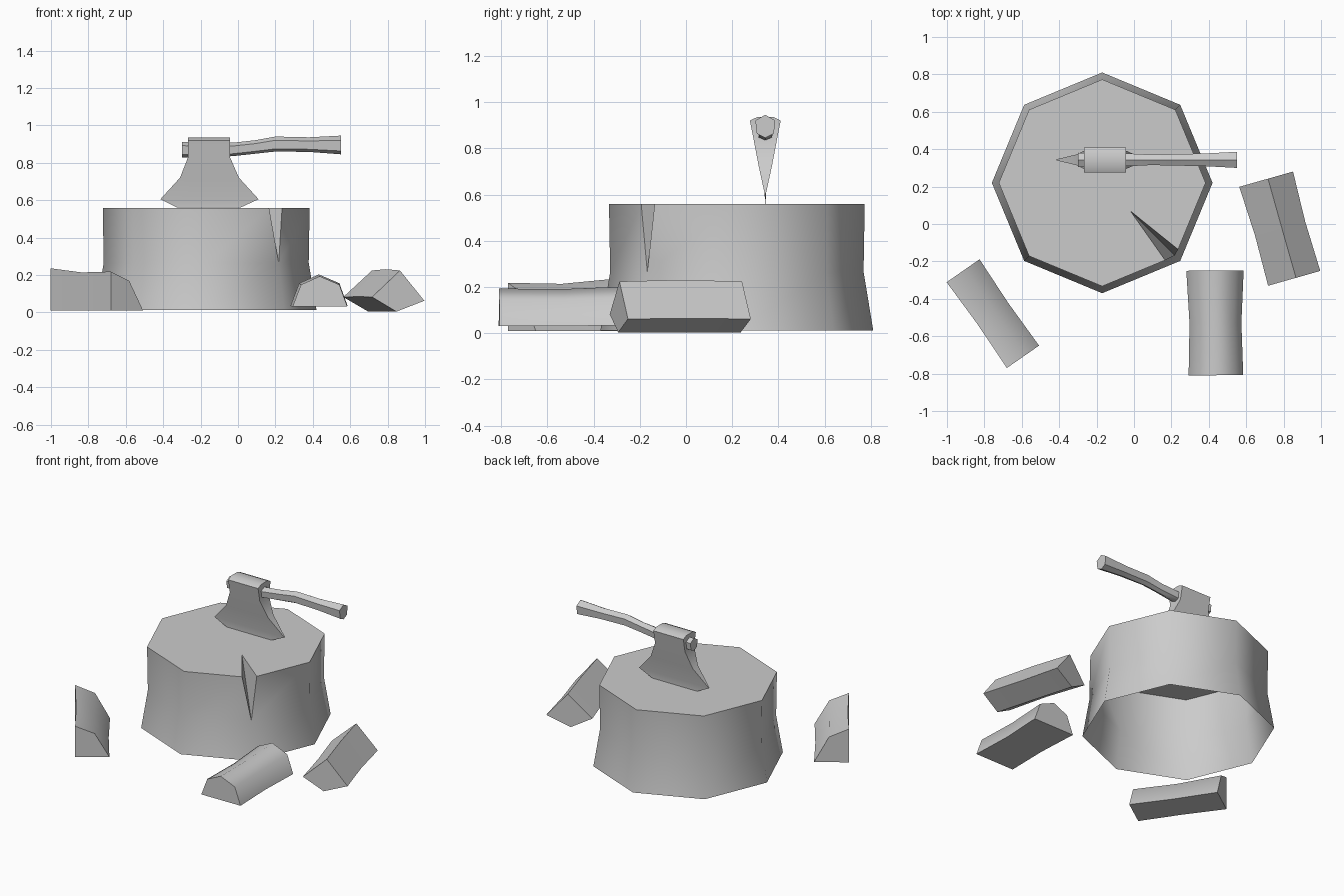
import bpy, bmesh, math
from mathutils import Vector

cube = bpy.data.objects.get("Cube")
if cube:
    bpy.data.objects.remove(cube, do_unlink=True)

GREY = (0.6, 0.6, 0.6, 1.0)
grey = bpy.data.materials.new("plain grey")
grey.use_nodes = True
grey.diffuse_color = GREY
grey.node_tree.nodes["Principled BSDF"].inputs["Base Color"].default_value = GREY


def finish(name, bm):
    """Turn a bmesh into a shaded object."""
    bmesh.ops.recalc_face_normals(bm, faces=bm.faces)
    mesh = bpy.data.meshes.new(name)
    bm.to_mesh(mesh)
    bm.free()
    mesh.materials.append(grey)
    ob = bpy.data.objects.new(name, mesh)
    bpy.context.collection.objects.link(ob)
    bpy.ops.object.select_all(action='DESELECT')
    ob.select_set(True)
    bpy.context.view_layer.objects.active = ob
    bpy.ops.object.shade_smooth_by_angle(angle=math.radians(50))


def loft(name, sections):
    """Skin a row of matching cross-sections and cap both ends."""
    bm = bmesh.new()
    rings = [[bm.verts.new(p) for p in s] for s in sections]
    n = len(rings[0])
    for a, b in zip(rings, rings[1:]):
        for i in range(n):
            j = (i + 1) % n
            bm.faces.new((a[i], a[j], b[j], b[i]))
    bm.faces.new(rings[0])
    bm.faces.new(rings[-1])
    bmesh.ops.remove_doubles(bm, verts=bm.verts, dist=0.0005)
    finish(name, bm)


# Stump: flared octagon, open below, with a split cut into one corner
CX, CY = -0.17, 0.22
NOTCH = 7


def ring(r, z):
    return [Vector((CX + r * math.cos(k * math.pi / 4),
                    CY + r * math.sin(k * math.pi / 4), z)) for k in range(8)]


bm = bmesh.new()
base = [bm.verts.new(p) for p in ring(0.59, 0.012)]
mid = [bm.verts.new(p) for p in ring(0.548, 0.265)]
rim = ring(0.553, 0.558)
lip_a = bm.verts.new(rim[NOTCH].lerp(rim[NOTCH - 1], 0.14))
lip_b = bm.verts.new(rim[NOTCH].lerp(rim[0], 0.09))
apex = bm.verts.new((-0.02, 0.07, 0.558))
top = [bm.verts.new(p) for p in rim[:NOTCH]]
left_top, right_top = top + [lip_b], top + [lip_a]
for i in range(8):
    j = (i + 1) % 8
    bm.faces.new((base[i], base[j], mid[j], mid[i]))
    bm.faces.new((mid[i], mid[j], right_top[j], left_top[i]))
bm.faces.new((apex, lip_a, mid[NOTCH]))
bm.faces.new((apex, mid[NOTCH], lip_b))
bm.faces.new(top + [lip_a, apex, lip_b])
finish("stump", bm)

# Axe head: rows of (z, left x, right x, half thickness)
AY = 0.343
rows = [(0.935, -0.267, -0.043, 0.035), (0.92, -0.267, -0.043, 0.067),
        (0.83, -0.267, -0.043, 0.049), (0.72, -0.31, 0.005, 0.028),
        (0.605, -0.415, 0.11, 0.003), (0.56, -0.325, 0.012, 0.001)]
loft("axe_head", [[(a, AY - h, z), (b, AY - h, z), (b, AY + h, z), (a, AY + h, z)]
                  for z, a, b, h in rows])

# Axe handle: six-sided grip, stations of (x, bottom z, top z, half width)
stations = [(-0.30, 0.828, 0.912, 0.038), (-0.03, 0.835, 0.907, 0.034),
            (0.09, 0.848, 0.92, 0.028), (0.20, 0.86, 0.94, 0.03),
            (0.38, 0.858, 0.936, 0.034), (0.55, 0.845, 0.945, 0.043)]


def hexagon(x, low, high, w):
    d = high - low
    return [(x, AY, high), (x, AY + w, high - 0.25 * d), (x, AY + 0.85 * w, low + 0.18 * d),
            (x, AY, low), (x, AY - 0.85 * w, low + 0.18 * d), (x, AY - w, high - 0.25 * d)]


loft("axe_handle", [hexagon(*s) for s in stations])


# Split logs: profile of (offset across, z) run from back to front
def split_log(name, back, front, profile, scales):
    back, front = Vector(back), Vector(front)
    axis = (front - back).normalized()
    across = Vector((-axis.y, axis.x))
    half = max(u for u, z in profile) / 2
    sections = []
    for t, (wide, tall) in zip((0, 0.5, 1), scales):
        p = back.lerp(front, t)
        sections.append([(*(p + across * (half + (u - half) * wide)), z * tall)
                         for u, z in profile])
    loft(name, sections)


split_log("left_log", (-1.0, -0.31), (-0.68, -0.77),
          [(0, 0.01), (0, 0.218), (0.12, 0.168), (0.21, 0.01)],
          [(1.02, 1.08), (0.95, 0.98), (1, 1)])
split_log("front_log", (0.287, -0.25), (0.292, -0.81),
          [(0, 0.032), (0.045, 0.148), (0.145, 0.193), (0.25, 0.148), (0.292, 0.032)],
          [(1.05, 1.05), (0.95, 0.99), (1, 1)])
split_log("right_log", (0.567, 0.20), (0.717, -0.33),
          [(0, 0.082), (0.155, 0.224), (0.29, 0.062), (0.135, 0.004)],
          [(1.03, 1), (0.96, 1.03), (1, 1)])
